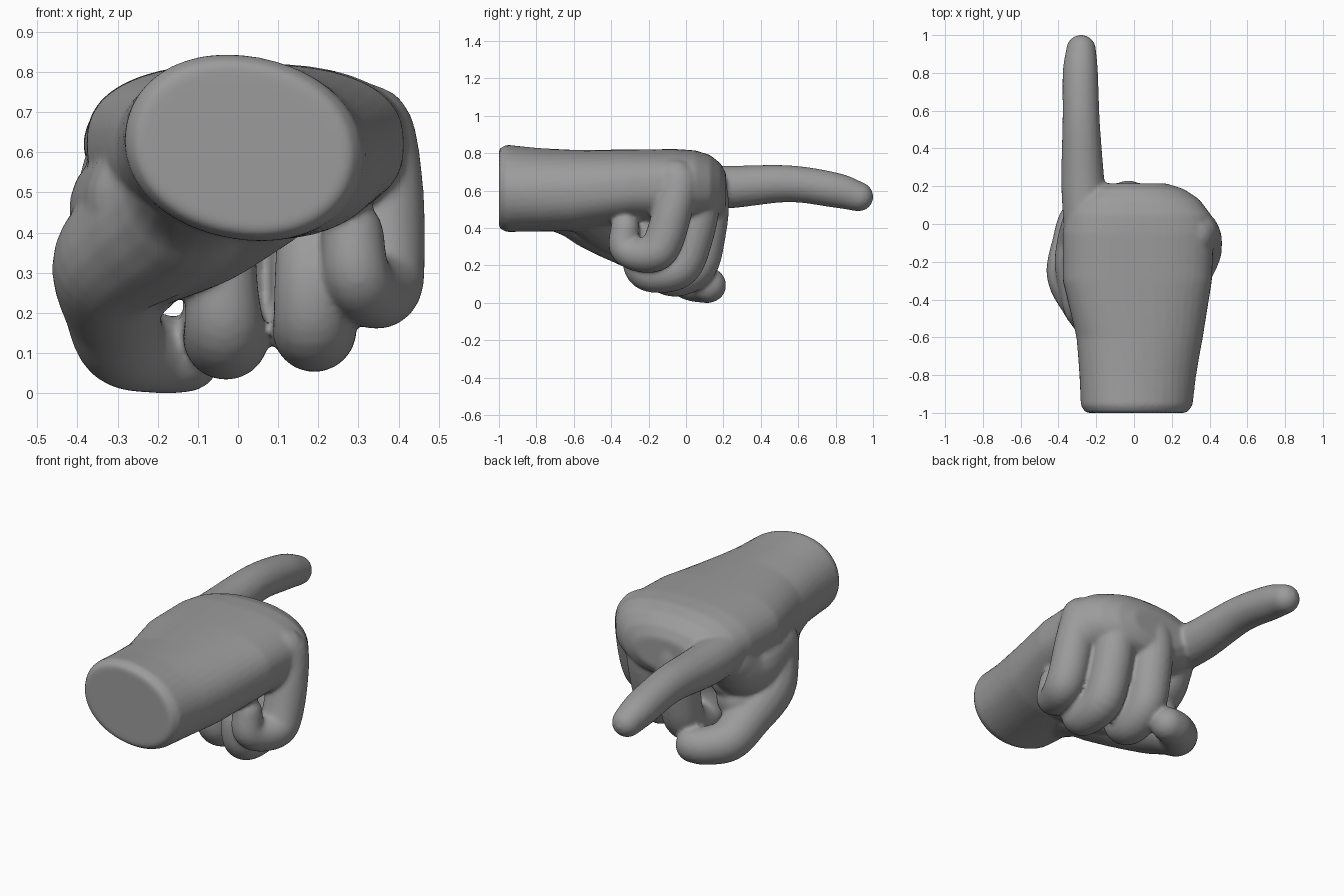
import bpy, bmesh, math
from mathutils import Vector

if "Cube" in bpy.data.objects:
    bpy.data.objects.remove(bpy.data.objects["Cube"])

bm = bmesh.new()


def loft(rings):
    """Skin a list of point rings and close both ends."""
    rows = [[bm.verts.new(p) for p in ring] for ring in rings]
    n = len(rows[0])
    for a, b in zip(rows, rows[1:]):
        for i in range(n):
            j = (i + 1) % n
            bm.faces.new((a[i], a[j], b[j], b[i]))
    bm.faces.new(rows[0][::-1])
    bm.faces.new(rows[-1])


def spline(keys, steps=5):
    """Smooth curve through the key points (any dimension)."""
    k = [Vector(p) for p in keys]
    k = [k[0] * 2 - k[1]] + k + [k[-1] * 2 - k[-2]]
    out = []
    for a, b, c, d in zip(k, k[1:], k[2:], k[3:]):
        for s in range(steps):
            t = s / steps
            out.append((b * 2 + (c - a) * t + (a * 2 - b * 5 + c * 4 - d) * t * t
                        + (b * 3 - a - c * 3 + d) * t ** 3) * 0.5)
    return out + [k[-2]]


def tube(keys, n=20):
    """Finger: round tube along (x, y, z, radius) keys with domed ends."""
    path = spline(keys)
    pts = [p.xyz for p in path]
    rad = [p.w for p in path]
    tan = [(pts[min(i + 1, len(pts) - 1)] - pts[max(i - 1, 0)]).normalized()
           for i in range(len(pts))]
    dome = [math.radians(a) for a in (20, 40, 58, 74, 86)]
    stations = [(pts[0] - tan[0] * rad[0] * math.sin(a), tan[0], rad[0] * math.cos(a))
                for a in reversed(dome)]
    stations += list(zip(pts, tan, rad))
    stations += [(pts[-1] + tan[-1] * rad[-1] * math.sin(a), tan[-1], rad[-1] * math.cos(a))
                 for a in dome]
    u = tan[0].orthogonal()
    rings = []
    for p, t, r in stations:
        u = (u - t * u.dot(t)).normalized()
        v = t.cross(u)
        rings.append([p + (u * math.cos(2 * math.pi * i / n)
                           + v * math.sin(2 * math.pi * i / n)) * r for i in range(n)])
    loft(rings)


def oval(y, xc, zc, rx, rz, power, tilt, n=40):
    """Rounded-box cross-section of the wrist and palm."""
    ring = []
    for i in range(n):
        a = 2 * math.pi * i / n
        c, s = math.cos(a), math.sin(a)
        x = rx * math.copysign(abs(c) ** (2 / power), c)
        z = rz * math.copysign(abs(s) ** (2 / power), s)
        ct, st = math.cos(math.radians(tilt)), math.sin(math.radians(tilt))
        ring.append((xc + x * ct - z * st, y, zc + x * st + z * ct))
    return ring


# wrist and palm
loft([oval(*s) for s in (
    (-1.0, .012, .612, .27, .208, 2.1, -12),
    (-.96, .014, .612, .298, .229, 2.1, -12),
    (-.8, .02, .605, .31, .22, 2.2, -8),
    (-.6, .03, .60, .335, .217, 2.3, -3),
    (-.3, .018, .62, .395, .20, 2.5, 0),
    (-.05, .022, .622, .40, .20, 2.5, 0),
    (.05, .022, .62, .385, .195, 2.4, 0),
    (.13, .012, .615, .335, .175, 2.3, 0),
    (.185, .0, .605, .265, .14, 2.2, 0),
    (.215, -.01, .60, .18, .09, 2.1, 0))])

# pointing index finger
tube([(-.24, -.12, .63, .12), (-.26, .06, .62, .118), (-.272, .25, .62, .114),
      (-.28, .55, .637, .099), (-.284, .8, .602, .094), (-.28, .922, .568, .08)])

# curled middle, ring and little fingers
tube([(-.04, -.05, .68, .10), (-.03, .07, .66, .115), (-.03, .118, .54, .112),
      (-.03, .10, .35, .11), (-.03, .06, .2, .108), (-.03, -.05, .14, .108),
      (-.035, -.14, .17, .1), (-.04, -.16, .27, .09), (-.04, -.14, .38, .085)])
tube([(.17, -.08, .67, .10), (.18, .04, .66, .117), (.19, .07, .52, .11),
      (.19, .03, .33, .11), (.19, -.03, .19, .108), (.19, -.15, .157, .105),
      (.185, -.23, .18, .098), (.18, -.25, .28, .09), (.175, -.22, .39, .08)])
tube([(.30, -.12, .66, .10), (.33, -.04, .65, .11), (.357, -.07, .5, .106),
      (.36, -.12, .33, .106), (.355, -.17, .265, .102), (.32, -.27, .26, .09),
      (.295, -.33, .30, .083), (.285, -.325, .40, .078)])

# thumb with its fleshy base
tube([(-.07, -.78, .6, .19), (-.1, -.6, .53, .18), (-.14, -.48, .47, .19),
      (-.23, -.37, .40, .178), (-.315, -.26, .32, .15), (-.312, -.1, .21, .122),
      (-.285, .02, .125, .111), (-.2, .1, .099, .1), (-.135, .122, .094, .094)])
# ball of the thumb, and the webs towards the index finger
tube([(.04, -.5, .53, .18), (-.1, -.38, .43, .17), (-.22, -.22, .35, .14),
      (-.25, -.12, .30, .12)])
tube([(-.22, -.42, .48, .16), (-.26, -.22, .46, .16), (-.265, -.1, .48, .145),
      (-.265, -.02, .55, .125)])
tube([(-.1, -.3, .5, .14), (-.22, -.12, .42, .135)])

bmesh.ops.recalc_face_normals(bm, faces=bm.faces)
mesh = bpy.data.meshes.new("pointing_hand")
bm.to_mesh(mesh)
bm.free()
hand = bpy.data.objects.new("pointing_hand", mesh)
bpy.context.collection.objects.link(hand)

grey = bpy.data.materials.new("plain grey")
grey.diffuse_color = (.33, .33, .33, 1)
grey.use_nodes = True
grey.node_tree.nodes["Principled BSDF"].inputs["Base Color"].default_value = grey.diffuse_color
mesh.materials.append(grey)
mesh.shade_smooth()

# fuse the parts into one skin and soften the joins
fuse = hand.modifiers.new("fuse", 'REMESH')
fuse.mode = 'VOXEL'
fuse.voxel_size = .011
fuse.use_smooth_shade = True
soft = hand.modifiers.new("soften", 'SMOOTH')
soft.factor = .5
soft.iterations = 9
